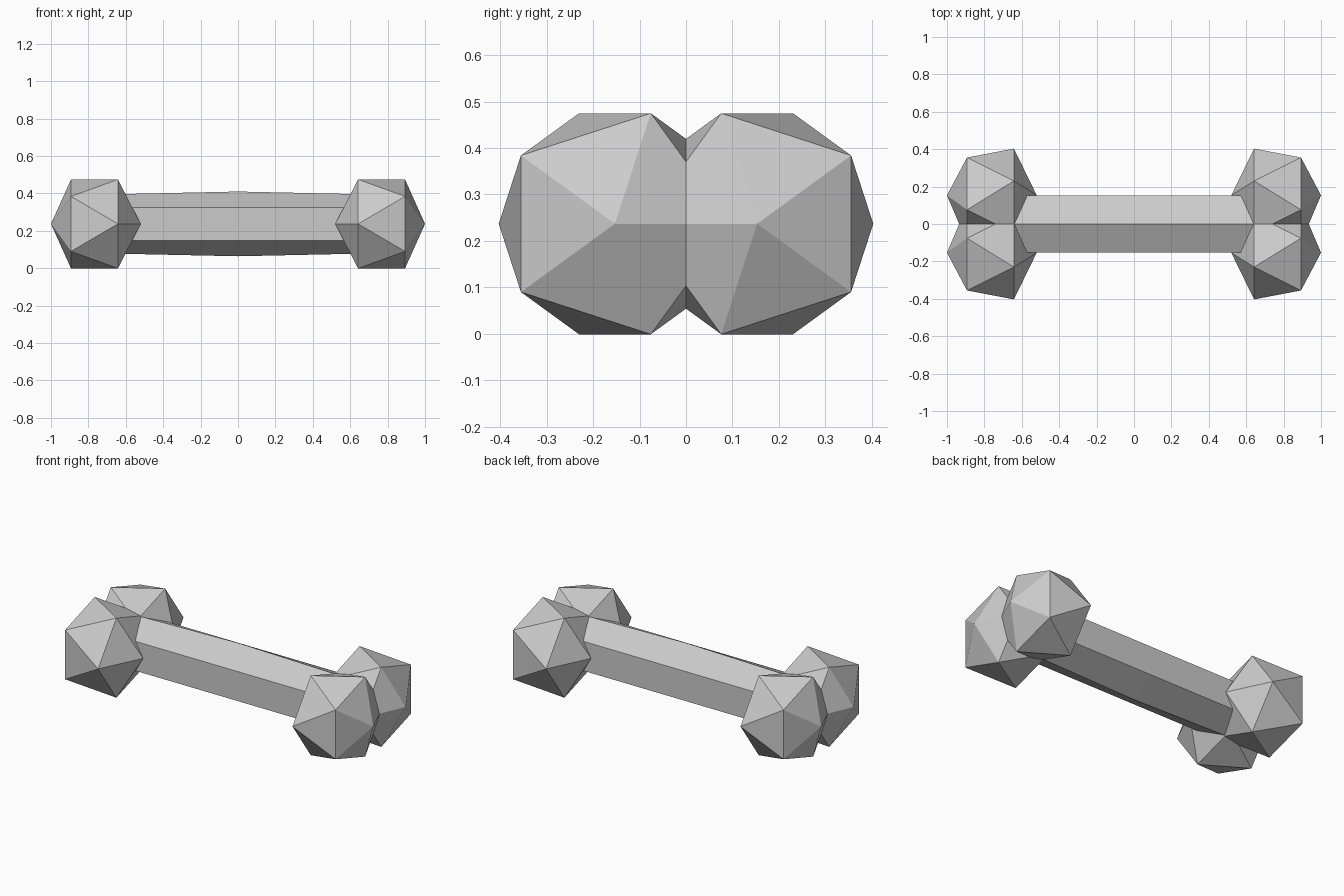
import bpy, bmesh
from math import sin, cos, pi, radians

if "Cube" in bpy.data.objects:
    bpy.data.objects.remove(bpy.data.objects["Cube"])

ZC = 0.237  # height of the bone's centre line


def make_object(name, bm):
    bmesh.ops.recalc_face_normals(bm, faces=bm.faces)
    me = bpy.data.meshes.new(name)
    bm.to_mesh(me)
    bm.free()
    ob = bpy.data.objects.new(name, me)
    bpy.context.collection.objects.link(ob)
    return ob


# Knobs: slightly flattened icosahedra with the poles along x
def knob(name, sx, sy):
    bm = bmesh.new()
    for x in (0.52, 1.0):
        bm.verts.new((sx * x, sy * 0.153, ZC))
    for x, turn in ((0.642, 0), (0.893, pi)):
        for i in range(5):
            a = turn + i * radians(72)
            y = 0.153 + 0.25 * cos(a)
            bm.verts.new((sx * x, sy * y, ZC + 0.25 * sin(a)))
    bmesh.ops.convex_hull(bm, input=bm.verts)
    return make_object(name, bm)


for sx, side in ((-1, "left"), (1, "right")):
    for sy, depth in ((-1, "front"), (1, "back")):
        knob(f"knob_{side}_{depth}", sx, sy)


# Shaft: six-sided bar whose top and bottom ridges swell gently in the middle
bm = bmesh.new()
rings = []
for x, ridge in ((-0.74, 0.157), (0, 0.173), (0.74, 0.157)):
    section = [(0, ridge), (0.152, 0.088), (0.152, -0.088),
               (0, -ridge), (-0.152, -0.088), (-0.152, 0.088)]
    rings.append([bm.verts.new((x, y, ZC + z)) for y, z in section])
for a, b in zip(rings, rings[1:]):
    for i in range(6):
        j = (i + 1) % 6
        bm.faces.new((a[i], a[j], b[j], b[i]))
bm.faces.new(rings[0])
bm.faces.new(rings[-1])
make_object("shaft", bm)
